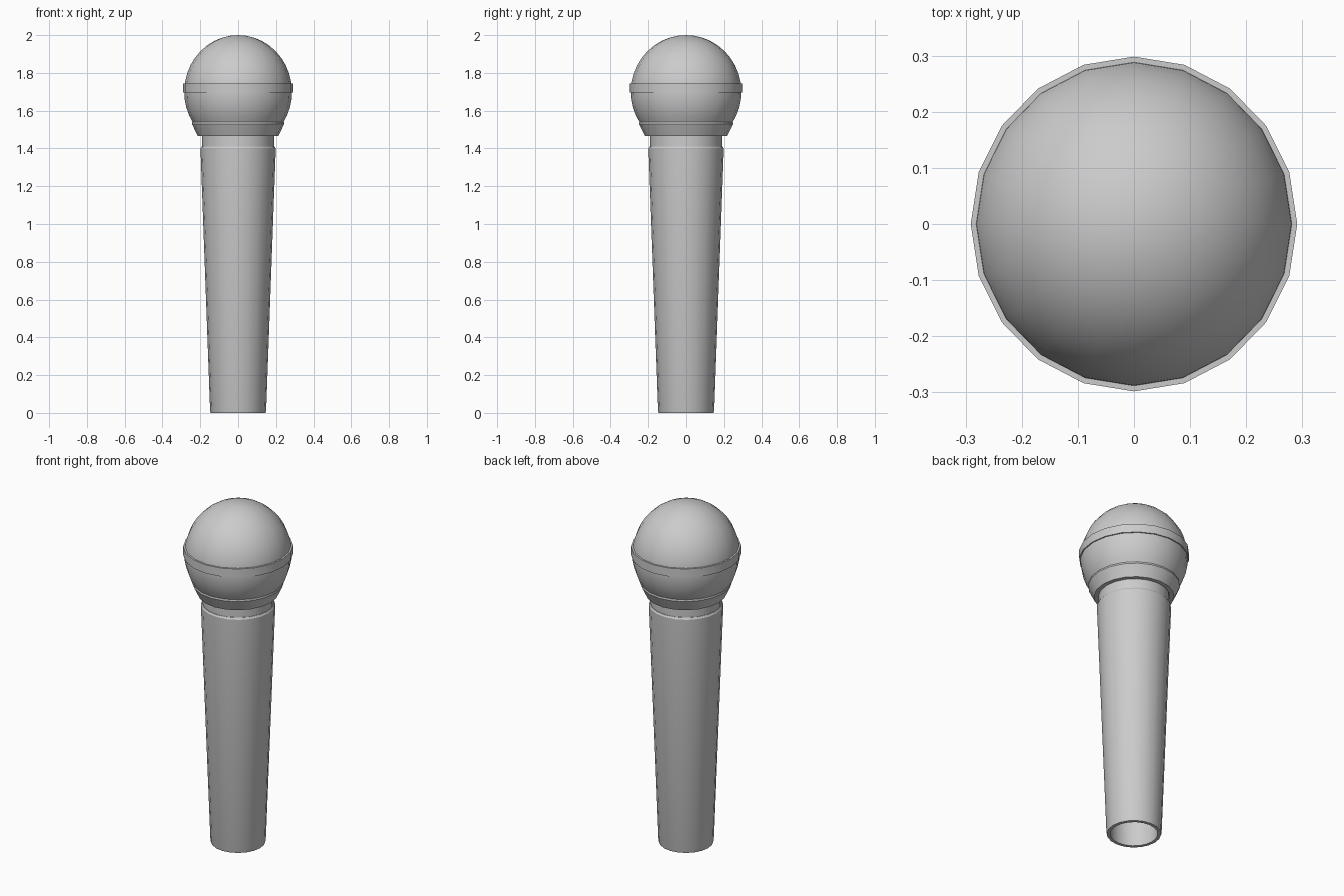
import bpy, bmesh
from math import cos, sin, radians, pi

if "Cube" in bpy.data.objects:
    bpy.data.objects.remove(bpy.data.objects["Cube"])

SIDES = 20


def lathe(name, profile, closed=False, sy=1.0):
    """Revolve (radius, z) points round the z axis; radius 0 makes a pole."""
    bm = bmesh.new()
    rings = []
    for r, z in profile:
        if r == 0:
            rings.append([bm.verts.new((0, 0, z))] * SIDES)
        else:
            rings.append([bm.verts.new((r * cos(2 * pi * i / SIDES),
                                        r * sy * sin(2 * pi * i / SIDES), z))
                          for i in range(SIDES)])
    pairs = list(zip(rings, rings[1:]))
    if closed:
        pairs.append((rings[-1], rings[0]))
    for a, b in pairs:
        for i in range(SIDES):
            j = (i + 1) % SIDES
            bm.faces.new(list(dict.fromkeys((a[i], a[j], b[j], b[i]))))
    bmesh.ops.recalc_face_normals(bm, faces=bm.faces[:])
    mesh = bpy.data.meshes.new(name)
    bm.to_mesh(mesh)
    bm.free()
    ob = bpy.data.objects.new(name, mesh)
    bpy.context.collection.objects.link(ob)
    bpy.ops.object.select_all(action='DESELECT')
    ob.select_set(True)
    bpy.context.view_layer.objects.active = ob
    bpy.ops.object.shade_smooth_by_angle(angle=radians(30))
    return ob


# Tapered handle, hollow from below
lathe("handle", [(0, 1.41), (0.193, 1.41), (0.199, 1.40), (0.148, 0.01),
                 (0.145, 0.0), (0.127, 0.0), (0.17, 1.37), (0, 1.37)])

# Narrow neck between handle and head
lathe("neck", [(0.19, 1.39), (0.19, 1.48)])

# Flared collar under the grille
lathe("collar", [(0.19, 1.465), (0.213, 1.465), (0.244, 1.53),
                 (0.242, 1.54), (0.225, 1.54)], sy=1.02)

# Ball grille, cut off where it enters the collar
angles = [-34 + 124 * i / 14 for i in range(14)]
lathe("grille", [(0.285 * cos(radians(a)), 1.70 + 0.30 * sin(radians(a)))
                 for a in angles] + [(0, 2.0)], sy=1.025)

# Band round the widest part of the ball
lathe("band", [(0.27, 1.695), (0.291, 1.695), (0.291, 1.745), (0.27, 1.745)],
      closed=True, sy=1.025)
